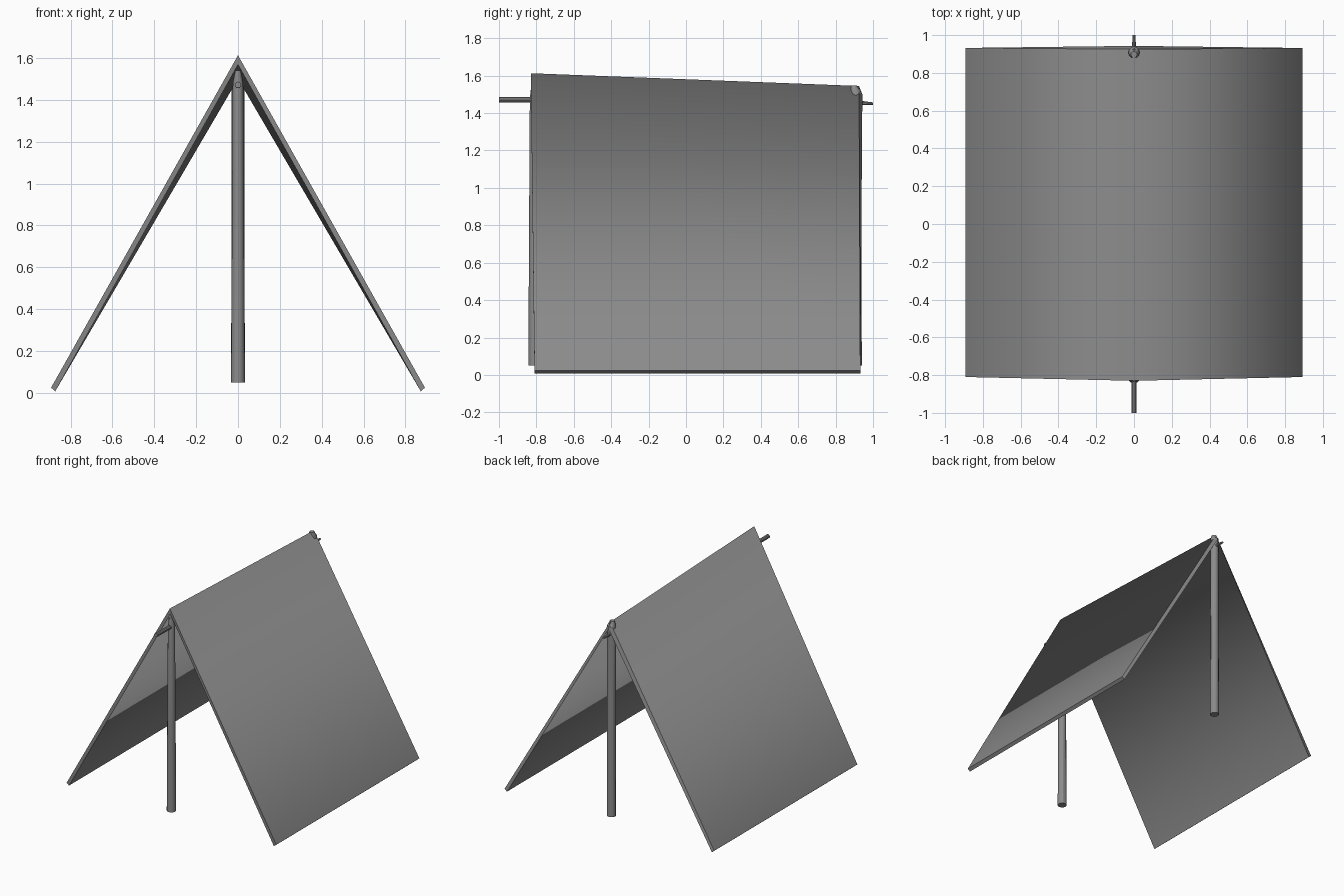
import bpy, bmesh
from mathutils import Vector

if "Cube" in bpy.data.objects:
    bpy.data.objects.remove(bpy.data.objects["Cube"])

# Dark grey for all parts
grey = bpy.data.materials.new("dark_grey")
grey.diffuse_color = (0.26, 0.26, 0.26, 1)
grey.use_nodes = True
grey.node_tree.nodes["Principled BSDF"].inputs["Base Color"].default_value = grey.diffuse_color


def make_object(name, bm):
    bmesh.ops.recalc_face_normals(bm, faces=bm.faces)
    mesh = bpy.data.meshes.new(name)
    bm.to_mesh(mesh)
    bm.free()
    mesh.materials.append(grey)
    for poly in mesh.polygons:
        poly.use_smooth = True
    ob = bpy.data.objects.new(name, mesh)
    bpy.context.collection.objects.link(ob)
    return ob


def stick(name, stations, sides=12):
    """Round tapered stick through (point, radius) stations."""
    bm = bmesh.new()
    axis = Vector(stations[-1][0]) - Vector(stations[0][0])
    rot = axis.to_track_quat('Z', 'Y')
    rings = []
    for point, radius in stations:
        ring = bmesh.ops.create_circle(bm, segments=sides, radius=radius)['verts']
        for v in ring:
            v.co = rot @ v.co + Vector(point)
        rings.append(ring)
    for a, b in zip(rings, rings[1:]):
        for i in range(sides):
            j = (i + 1) % sides
            bm.faces.new((a[i], a[j], b[j], b[i]))
    bm.faces.new(rings[0])
    bm.faces.new(rings[-1])
    ob = make_object(name, bm)
    bpy.context.view_layer.objects.active = ob
    ob.select_set(True)
    bpy.ops.object.shade_smooth_by_angle()
    ob.select_set(False)
    return ob


# Folded canvas: chevron section, ridge sloping down to the back
def section(bm, y_out, y_in, y_foot, ridge):
    pts = [(-0.893, y_foot, 0.025), (0, y_out, ridge), (0.893, y_foot, 0.025),
           (0.873, y_foot, 0.008), (0, y_in, ridge - 0.045), (-0.873, y_foot, 0.008)]
    return [bm.verts.new(p) for p in pts]


bm = bmesh.new()
front = section(bm, -0.83, -0.825, -0.81, 1.613)
back = section(bm, 0.925, 0.943, 0.932, 1.545)
for i in range(6):
    j = (i + 1) % 6
    bm.faces.new((front[i], front[j], back[j], back[i]))
for s in (front, back):
    bm.faces.new((s[0], s[1], s[4], s[5]))
    bm.faces.new((s[1], s[2], s[3], s[4]))
# Only the ridge fold shades smoothly, all outer borders stay crisp
ridge_verts = {front[1], front[4], back[1], back[4]}
for e in bm.edges:
    along = abs(e.verts[0].co.y - e.verts[1].co.y) > 1
    e.smooth = along and set(e.verts) <= ridge_verts
make_object("tent_canvas", bm)

# Upright poles
stick("front_pole", [((0, -0.81, 0.05), 0.033), ((0, -0.81, 0.8), 0.029),
                     ((0, -0.81, 1.48), 0.025), ((0, -0.815, 1.54), 0.013)])
stick("back_pole", [((0, 0.907, 0.05), 0.033), ((0, 0.907, 0.8), 0.031),
                    ((0, 0.907, 1.515), 0.03), ((0, 0.897, 1.547), 0.016)])

# Ridge pole, tapering to the back
stick("ridge_pole", [((0, -1.0, 1.472), 0.015), ((0, 0.0, 1.465), 0.015),
                     ((0, 0.92, 1.455), 0.013), ((0, 1.0, 1.45), 0.007)], 10)
